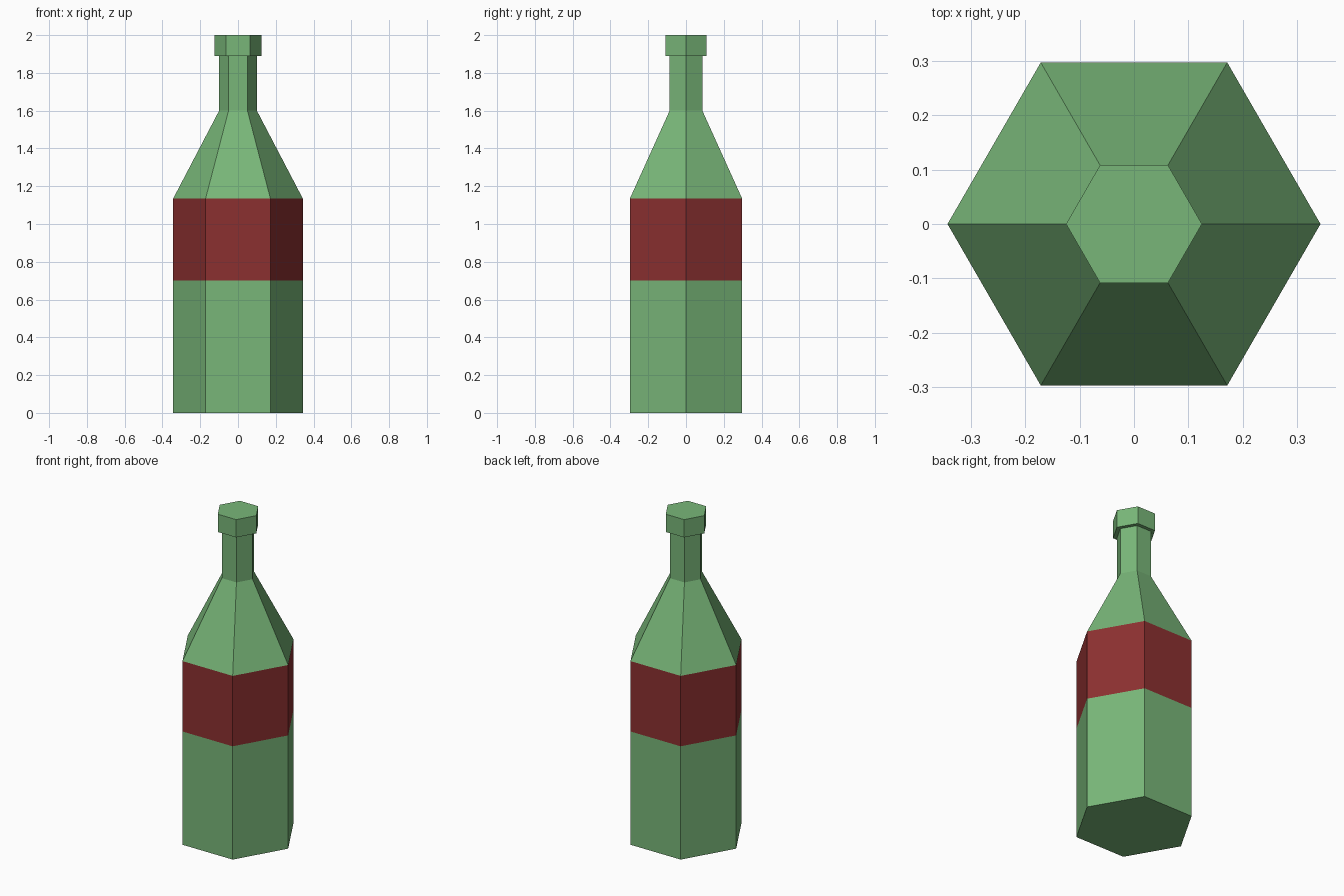
import bpy, bmesh, math

if "Cube" in bpy.data.objects:
    bpy.data.objects.remove(bpy.data.objects["Cube"])

SIDES = 6


def material(name, rgb):
    m = bpy.data.materials.new(name)
    m.diffuse_color = (*rgb, 1.0)
    m.use_nodes = True
    m.node_tree.nodes["Principled BSDF"].inputs["Base Color"].default_value = m.diffuse_color
    return m


green = material("green_glass", (0.19, 0.47, 0.19))
red = material("red_label", (0.26, 0.03, 0.03))

# Bottle outline as (corner radius, height), bottom to top
profile = [(0.343, 0.0), (0.343, 0.70), (0.343, 1.135),
           (0.10, 1.60), (0.10, 1.89), (0.125, 1.89), (0.125, 2.0)]

# Six-sided body lofted through the outline
bm = bmesh.new()
rings = []
for r, z in profile:
    rings.append([bm.verts.new((r * math.cos(math.tau * i / SIDES),
                                r * math.sin(math.tau * i / SIDES), z))
                  for i in range(SIDES)])
for low, high in zip(rings, rings[1:]):
    for i in range(SIDES):
        j = (i + 1) % SIDES
        bm.faces.new((low[i], low[j], high[j], high[i]))

# Closed base and cap top
bm.faces.new(rings[0][::-1])
bm.faces.new(rings[-1])

# Label band, chosen by height
for f in bm.faces:
    f.material_index = int(0.70 < f.calc_center_median().z < 1.135)

mesh = bpy.data.meshes.new("bottle")
bm.to_mesh(mesh)
bm.free()
mesh.materials.append(green)
mesh.materials.append(red)
bpy.context.collection.objects.link(bpy.data.objects.new("bottle", mesh))
